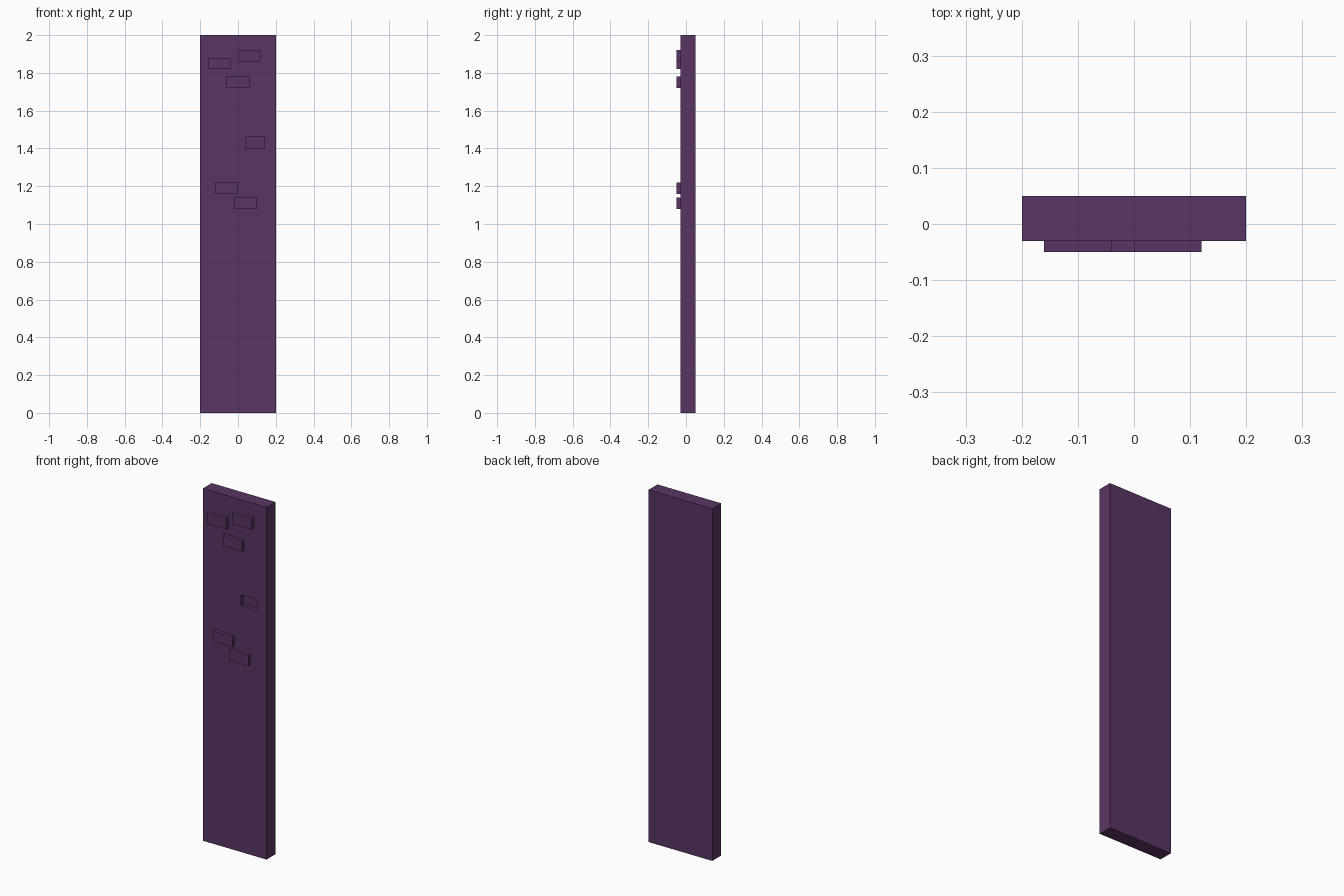
import bpy, bmesh
from mathutils import Vector

if "Cube" in bpy.data.objects:
    bpy.data.objects.remove(bpy.data.objects["Cube"])

purple = bpy.data.materials.new("dark purple")
purple.diffuse_color = (0.102, 0.036, 0.127, 1)
purple.use_nodes = True
purple.node_tree.nodes["Principled BSDF"].inputs["Base Color"].default_value = purple.diffuse_color


def box(name, lo, hi):
    """Axis-aligned box between two corners."""
    lo, hi = Vector(lo), Vector(hi)
    bm = bmesh.new()
    bmesh.ops.create_cube(bm, size=1)
    bmesh.ops.scale(bm, vec=hi - lo, verts=bm.verts)
    bmesh.ops.translate(bm, vec=(lo + hi) / 2, verts=bm.verts)
    mesh = bpy.data.meshes.new(name)
    bm.to_mesh(mesh)
    bm.free()
    mesh.materials.append(purple)
    obj = bpy.data.objects.new(name, mesh)
    bpy.context.collection.objects.link(obj)
    return obj


# Upright slab
FRONT, DEPTH = -0.03, 0.02
slab = box("slab", (-0.2, FRONT, 0), (0.2, 0.05, 2))

# Shallow recess cut into the front
cutter = box("recess_cutter", (0.04, FRONT - 0.05, 1.40), (0.14, FRONT + DEPTH, 1.46))
cutter.hide_render = True
cutter.hide_viewport = True
cut = slab.modifiers.new("recess", 'BOOLEAN')
cut.operation = 'DIFFERENCE'
cut.solver = 'EXACT'
cut.object = cutter

# Raised blocks on the front: left x, bottom z
blocks = [(-0.16, 1.82), (0.0, 1.86), (-0.06, 1.72), (-0.12, 1.16), (-0.02, 1.08)]
for i, (x, z) in enumerate(blocks, 1):
    box(f"raised_block_{i}", (x, FRONT - DEPTH, z), (x + 0.12, FRONT, z + 0.06))
